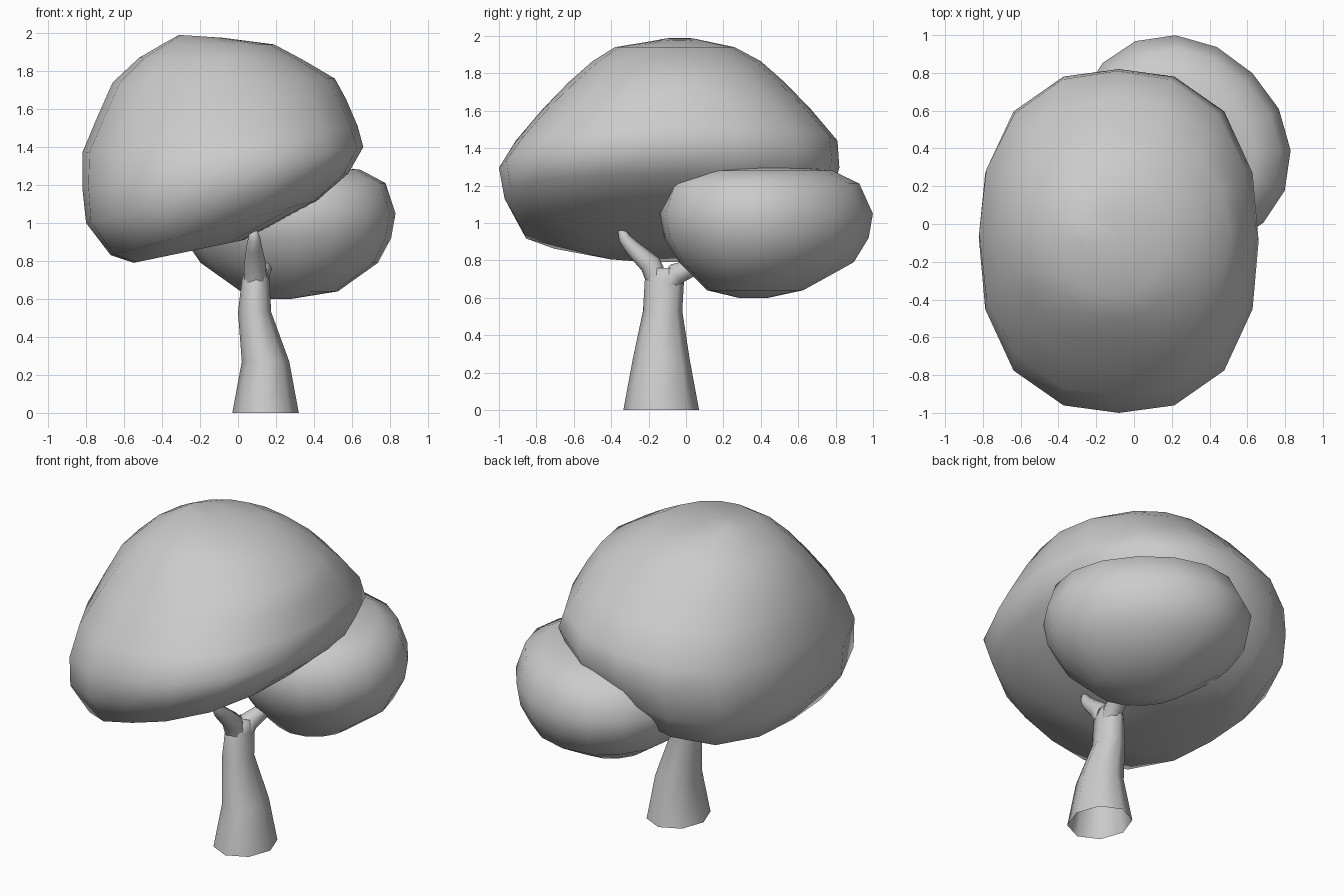
import bpy, bmesh
from math import cos, sin, pi, radians
from mathutils import Vector

if "Cube" in bpy.data.objects:
    bpy.data.objects.remove(bpy.data.objects["Cube"])


def ring(c, u, v, sides, power=2.0, turn=0.0):
    """Superellipse ring around c with half-axes u and v."""
    pts = []
    for i in range(sides):
        a = 2 * pi * (i + turn) / sides
        k = (abs(cos(a)) ** power + abs(sin(a)) ** power) ** (-1 / power)
        pts.append(Vector(c) + Vector(u) * cos(a) * k + Vector(v) * sin(a) * k)
    return pts


def tilted_ring(x0, z0, x1, z1, y0, y1, sides, power=2.0):
    """Ring whose left end is (x0, z0) and right end is (x1, z1)."""
    return ring(((x0 + x1) / 2, (y0 + y1) / 2, (z0 + z1) / 2),
                ((x1 - x0) / 2, 0, (z1 - z0) / 2), (0, (y1 - y0) / 2, 0), sides, power)


def loft(name, rings, cap_start=True, cap_end=True, angle=80):
    bm = bmesh.new()
    loops = [[bm.verts.new(p) for p in r] for r in rings]
    n = len(loops[0])
    for a, b in zip(loops, loops[1:]):
        for i in range(n):
            j = (i + 1) % n
            bm.faces.new((a[i], a[j], b[j], b[i]))
    if cap_start:
        bm.faces.new(loops[0][::-1])
    if cap_end:
        bm.faces.new(loops[-1])
    bmesh.ops.recalc_face_normals(bm, faces=bm.faces)
    me = bpy.data.meshes.new(name)
    bm.to_mesh(me)
    bm.free()
    ob = bpy.data.objects.new(name, me)
    bpy.context.collection.objects.link(ob)
    bpy.ops.object.select_all(action='DESELECT')
    ob.select_set(True)
    bpy.context.view_layer.objects.active = ob
    bpy.ops.object.shade_smooth_by_angle(angle=radians(angle))
    return ob


def branch(name, path):
    """Tapered limb through (x, y, z, radius) points."""
    P = [Vector(p[:3]) for p in path]
    rings = []
    for i, p in enumerate(P):
        d = (P[min(i + 1, len(P) - 1)] - P[max(i - 1, 0)]).normalized()
        u = Vector((1, 0, 0))
        u = (u - d * u.dot(d)).normalized()
        r = path[i][3]
        rings.append(ring(p, u * r, d.cross(u) * r, 8))
    return loft(name, rings)


# main canopy: dome tilted up to the right, with a lip around a flat underside
loft("large_canopy", [tilted_ring(*r[:6], 16, r[6]) for r in [
    (-0.55, 0.79, 0.03, 0.91, -0.52, 0.38, 2.3),
    (-0.67, 0.83, 0.42, 1.12, -0.88, 0.66, 2.7),
    (-0.80, 1.00, 0.58, 1.26, -0.97, 0.77, 2.6),
    (-0.82, 1.19, 0.66, 1.40, -1.00, 0.82, 2.45),
    (-0.82, 1.37, 0.63, 1.51, -0.91, 0.81, 2.3),
    (-0.74, 1.56, 0.57, 1.65, -0.77, 0.67, 2.2),
    (-0.66, 1.74, 0.51, 1.76, -0.63, 0.53, 2.1),
    (-0.52, 1.87, 0.34, 1.86, -0.50, 0.40, 2.1),
    (-0.40, 1.94, 0.19, 1.94, -0.38, 0.26, 2.0),
    (-0.31, 1.99, -0.08, 1.975, -0.12, 0.05, 2.0)]])

# small canopy: squat blob, longer along the diagonal
U = Vector((0.60, -0.60, 0)) * 0.7071
V = Vector((0.52, 0.52, 0)) * 0.7071
loft("small_canopy", [ring((x, y, z), U * s, V * s, 16, 2.1) for z, x, y, s in [
    (0.60, 0.20, 0.36, 0.14),
    (0.64, 0.27, 0.37, 0.45),
    (0.79, 0.27, 0.43, 0.82),
    (0.92, 0.26, 0.43, 0.96),
    (1.05, 0.26, 0.43, 1.00),
    (1.21, 0.27, 0.42, 0.89),
    (1.28, 0.28, 0.42, 0.64),
    (1.30, 0.28, 0.42, 0.30)]])

# trunk, open at the ground
loft("trunk", [tilted_ring(x0, z, x1, z, y0, y1, 8) for z, x0, x1, y0, y1 in [
    (0.00, -0.03, 0.32, -0.335, 0.07),
    (0.27, 0.02, 0.27, -0.285, 0.02),
    (0.53, 0.00, 0.175, -0.23, -0.02),
    (0.70, 0.02, 0.165, -0.22, -0.01),
    (0.76, 0.04, 0.15, -0.19, -0.03)]], cap_start=False)

# forked limbs
branch("front_branch", [(0.09, -0.14, 0.66, 0.06), (0.09, -0.19, 0.78, 0.058),
                        (0.085, -0.29, 0.87, 0.042), (0.085, -0.33, 0.92, 0.032),
                        (0.08, -0.345, 0.965, 0.02)])
branch("back_branch", [(0.10, -0.10, 0.66, 0.06), (0.11, -0.05, 0.73, 0.058),
                       (0.14, 0.06, 0.77, 0.042), (0.18, 0.20, 0.85, 0.03)])
